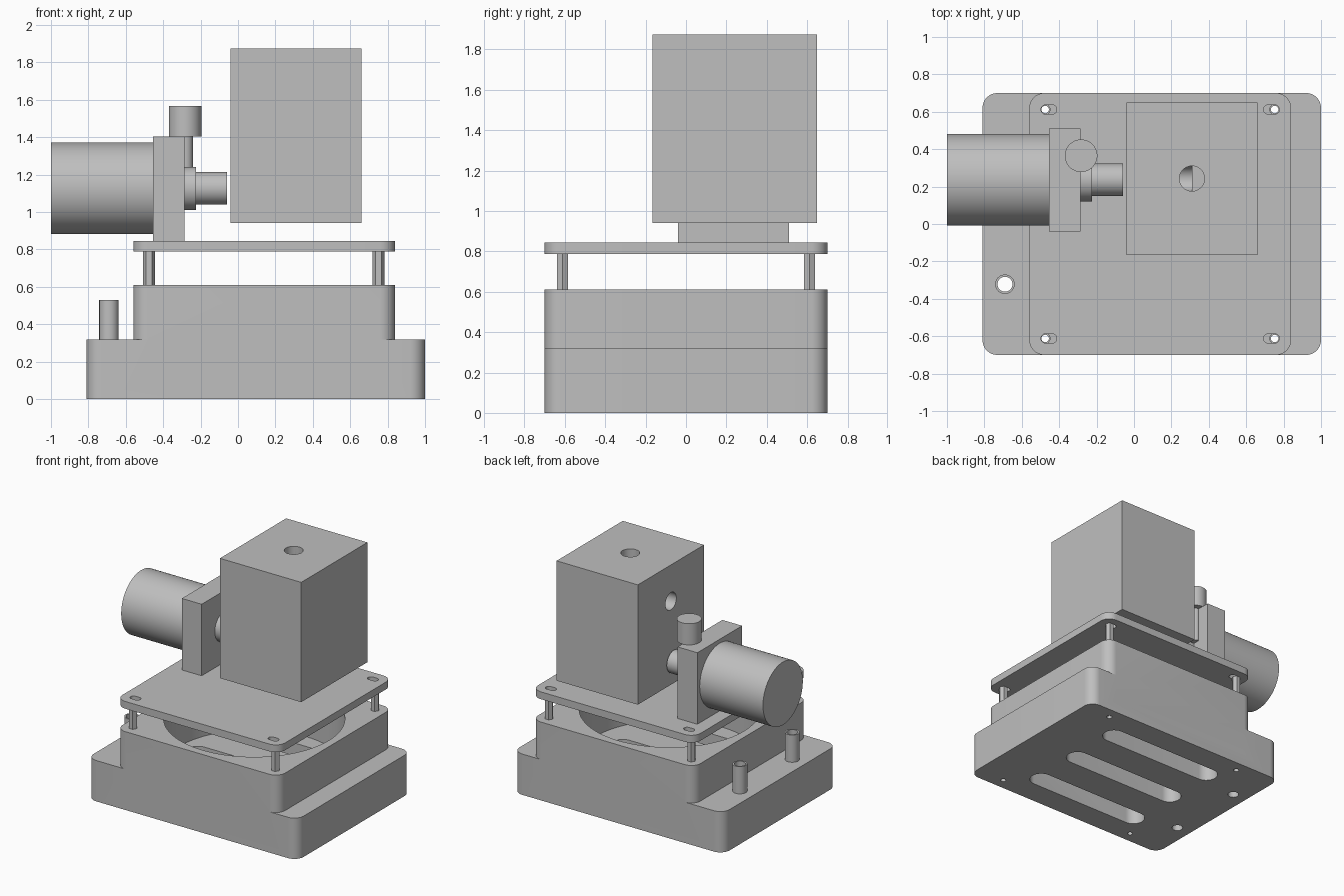
import bpy, bmesh, math
from mathutils import Matrix

cube = bpy.data.objects.get("Cube")
if cube:
    bpy.data.objects.remove(cube, do_unlink=True)

GREY = (0.52, 0.52, 0.52, 1)
grey = bpy.data.materials.new("machined_grey")
grey.use_nodes = True
grey.diffuse_color = GREY
grey.node_tree.nodes["Principled BSDF"].inputs["Base Color"].default_value = GREY


def finish(name, bm):
    bmesh.ops.recalc_face_normals(bm, faces=bm.faces)
    mesh = bpy.data.meshes.new(name)
    bm.to_mesh(mesh)
    bm.free()
    mesh.materials.append(grey)
    obj = bpy.data.objects.new(name, mesh)
    bpy.context.collection.objects.link(obj)
    return obj


def slab(name, x, y, z, radius=0.0, steps=12):
    """Upright block between the given ranges, with rounded vertical corners."""
    bm = bmesh.new()
    cx, cy = sum(x) / 2, sum(y) / 2
    hx, hy = (x[1] - x[0]) / 2 - radius, (y[1] - y[0]) / 2 - radius
    ring = []
    for quarter, (sx, sy) in enumerate(((1, 1), (-1, 1), (-1, -1), (1, -1))):
        for i in range(steps + 1 if radius else 1):
            a = (quarter + i / steps) * math.pi / 2
            ring.append(bm.verts.new((cx + sx * hx + radius * math.cos(a),
                                      cy + sy * hy + radius * math.sin(a), z[0])))
    bmesh.ops.remove_doubles(bm, verts=ring, dist=1e-5)
    face = bm.faces.new([v for v in ring if v.is_valid])
    top = bmesh.ops.extrude_face_region(bm, geom=[face])["geom"]
    bmesh.ops.translate(bm, vec=(0, 0, z[1] - z[0]),
                        verts=[g for g in top if isinstance(g, bmesh.types.BMVert)])
    return finish(name, bm)


def rod(name, start, length, radius, axis="Z", sides=64):
    """Cylinder running from start along +Z or +X."""
    bm = bmesh.new()
    bmesh.ops.create_cone(bm, cap_ends=True, segments=sides, radius1=radius,
                          radius2=radius, depth=length,
                          matrix=Matrix.Translation((0, 0, length / 2)))
    turn = Matrix.Rotation(math.pi / 2, 4, "Y") if axis == "X" else Matrix()
    bm.transform(Matrix.Translation(start) @ turn)
    return finish(name, bm)


def combine(obj, others, operation="DIFFERENCE"):
    """Apply booleans and drop the helper objects."""
    for other in others:
        other.hide_render = True
        mod = obj.modifiers.new("bool", "BOOLEAN")
        mod.operation, mod.solver, mod.object = operation, "EXACT", other
    bpy.context.view_layer.update()
    graph = bpy.context.evaluated_depsgraph_get()
    mesh = bpy.data.meshes.new_from_object(obj.evaluated_get(graph))
    obj.modifiers.clear()
    obj.data = mesh
    for other in others:
        bpy.data.objects.remove(other, do_unlink=True)
    return obj


DEPTH = (-0.7, 0.7)
DECK_X = (-0.56, 0.84)
MID_X = sum(DECK_X) / 2
POSTS = [(x, y) for x in (-0.475, 0.752) for y in (-0.612, 0.612)]
PIPES = [(-0.69, -0.322), (-0.69, 0.322)]

# Stepped base with a round well, drain slots and through holes
base = slab("base", (-0.81, 1.0), DEPTH, (0, 0.318), 0.08)
combine(base, [slab("upper", DECK_X, DEPTH, (0.1, 0.61), 0.08)], "UNION")
cutters = [rod("well", (MID_X, 0, 0.225), 1, 0.64, sides=96)]
for y in (-0.42, 0, 0.42):
    cutters.append(slab("slot", (-0.43, 0.63), (y - 0.085, y + 0.085), (-0.1, 0.3), 0.0849))
for x, y in POSTS:
    cutters.append(rod("hole", (x, y, -0.1), 1, 0.02, sides=24))
for x, y in PIPES:
    cutters.append(rod("hole", (x, y, -0.1), 1, 0.04, sides=32))
combine(base, cutters)

# Pipe stubs on the low step
for x, y in PIPES:
    pipe = rod("pipe_stub", (x, y, 0.318), 0.212, 0.052, sides=40)
    combine(pipe, [rod("bore", (x, y, 0), 1, 0.04, sides=32)])

# Hexagonal hollow standoffs
for x, y in POSTS:
    post = rod("standoff", (x, y, 0.61), 0.18, 0.032, sides=6)
    post.data.transform(Matrix.Translation((x, y, 0)) @ Matrix.Rotation(math.pi / 6, 4, "Z")
                        @ Matrix.Translation((-x, -y, 0)))
    combine(post, [rod("bore", (x, y, 0), 1, 0.02, sides=24)])

# Carrier plate with adjustment slots
plate = slab("carrier_plate", DECK_X, DEPTH, (0.788, 0.845), 0.08)
combine(plate, [slab("slot", (x - 0.042, x + 0.042), (y - 0.025, y + 0.025), (0.7, 0.9), 0.0249)
                for x in (-0.455, 0.735) for y in (-0.612, 0.612)])

# Tall housing with a channel from its top to its side
housing = slab("housing", (-0.04, 0.66), (-0.165, 0.65), (0.94, 1.873))
combine(housing, [rod("top_bore", (0.31, 0.243, 1.59), 0.5, 0.067),
                  rod("side_bore", (-0.2, 0.243, 1.59), 0.51, 0.067, "X")])

# Motor, mounting block and nozzle
AXIS_Y, AXIS_Z = 0.236, 1.126
slab("mounting_block", (-0.455, -0.285), (-0.04, 0.51), (0.845, 1.402))
rod("motor", (-1.0, AXIS_Y, AXIS_Z), 0.545, 0.245, "X", 96)
rod("collar", (-0.285, AXIS_Y, AXIS_Z), 0.06, 0.115, "X")
rod("nozzle", (-0.225, AXIS_Y, AXIS_Z), 0.165, 0.087, "X")

# Adjusting knob with its stem
rod("knob", (-0.283, 0.365, 1.402), 0.165, 0.087)
rod("knob_stem", (-0.283, 0.365, 1.13), 0.28, 0.042)

# Smooth the round walls, keep edges sharp
bpy.ops.object.select_all(action="DESELECT")
for obj in bpy.context.collection.objects:
    if obj.type == "MESH" and grey.name in obj.data.materials:
        obj.select_set(True)
        bpy.context.view_layer.objects.active = obj
bpy.ops.object.shade_smooth_by_angle(angle=math.radians(30))
